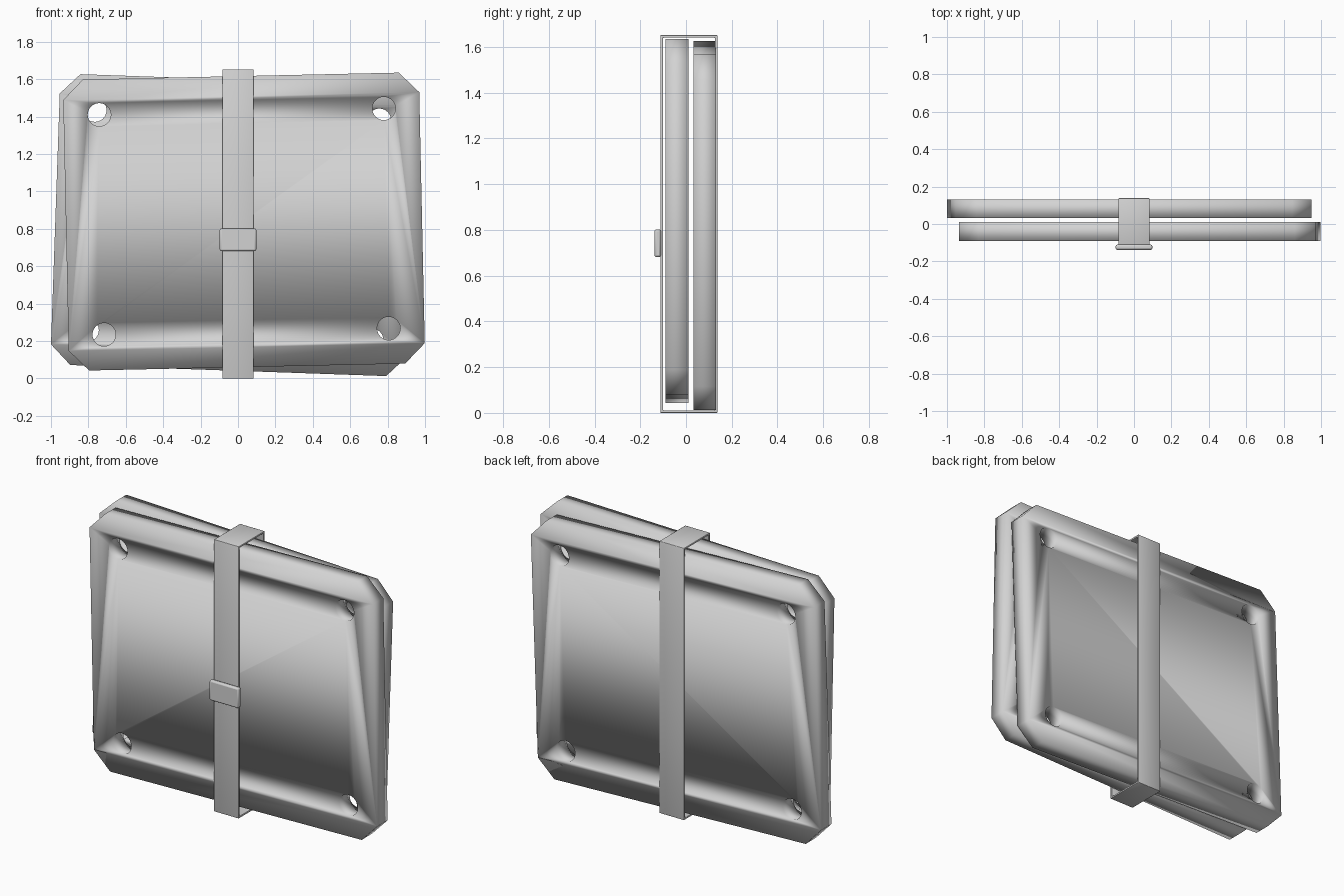
import bpy
import math

if "Cube" in bpy.data.objects:
    bpy.data.objects.remove(bpy.data.objects["Cube"])

R = math.radians

grey = bpy.data.materials.new("plain grey")
grey.diffuse_color = (0.65, 0.65, 0.65, 1)
grey.use_nodes = True
grey.node_tree.nodes["Principled BSDF"].inputs["Base Color"].default_value = grey.diffuse_color


def finish(ob, bevel=0.0):
    """Optional soft edge, smooth shading by angle, single material."""
    ob.data.materials.clear()
    ob.data.materials.append(grey)
    bpy.ops.object.select_all(action='DESELECT')
    ob.select_set(True)
    bpy.context.view_layer.objects.active = ob
    if bevel:
        mod = ob.modifiers.new("soft_edges", 'BEVEL')
        mod.width = bevel
        mod.segments = 2
        mod.limit_method = 'ANGLE'
    bpy.ops.object.shade_smooth_by_angle(angle=R(30))


def slab(name, loops, thickness, loc, rot, bevel=0.0):
    """Filled outline (later loops are holes) extruded to a thickness."""
    cu = bpy.data.curves.new(name, 'CURVE')
    cu.dimensions = '2D'
    cu.fill_mode = 'BOTH'
    cu.extrude = thickness / 2
    for pts in loops:
        sp = cu.splines.new('POLY')
        sp.points.add(len(pts) - 1)
        for p, (x, y) in zip(sp.points, pts):
            p.co = (x, y, 0, 1)
        sp.use_cyclic_u = True
    ob = bpy.data.objects.new(name, cu)
    bpy.context.collection.objects.link(ob)
    ob.location = loc
    ob.rotation_euler = rot
    bpy.ops.object.select_all(action='DESELECT')
    ob.select_set(True)
    bpy.context.view_layer.objects.active = ob
    bpy.ops.object.convert(target='MESH')
    ob = bpy.context.view_layer.objects.active
    # weld the caps to the walls
    weld = ob.modifiers.new("weld", 'WELD')
    weld.merge_threshold = 0.0005
    finish(ob, bevel)
    return ob


def rect(w, h):
    return [(-w, -h), (w, -h), (w, h), (-w, h)]


# plate outline: rectangle with cut corners and four round holes
W, H, C = 0.952, 0.778, 0.107
outline = [(-W + C, -H), (W - C, -H), (W, -H + C), (W, H - C),
           (W - C, H), (-W + C, H), (-W, H - C), (-W, -H + C)]
holes = [[(sx * 0.761 + 0.062 * math.cos(2 * math.pi * i / 32),
           sz * 0.588 + 0.062 * math.sin(2 * math.pi * i / 32)) for i in range(32)]
         for sx in (-1, 1) for sz in (-1, 1)]

# two slightly twisted plates
slab("front_plate", [outline] + holes, 0.1, (0.032, -0.04, 0.839), (R(90), R(-1.25), 0))
slab("back_plate", [outline] + holes, 0.1, (-0.025, 0.082, 0.820), (R(90), R(2.0), 0))

# strap: thin rectangular band round both plates
slab("strap", [rect(0.125, 0.826), rect(0.114, 0.815)], 0.166,
     (0, 0.013, 0.826), (R(90), 0, R(90)), bevel=0.003)

# buckle on the front of the strap
bpy.ops.mesh.primitive_cube_add(size=1, location=(0, -0.124, 0.742))
buckle = bpy.context.object
buckle.name = "buckle"
buckle.scale = (0.196, 0.028, 0.122)
bpy.ops.object.transform_apply(location=False, rotation=False, scale=True)
finish(buckle, bevel=0.009)
